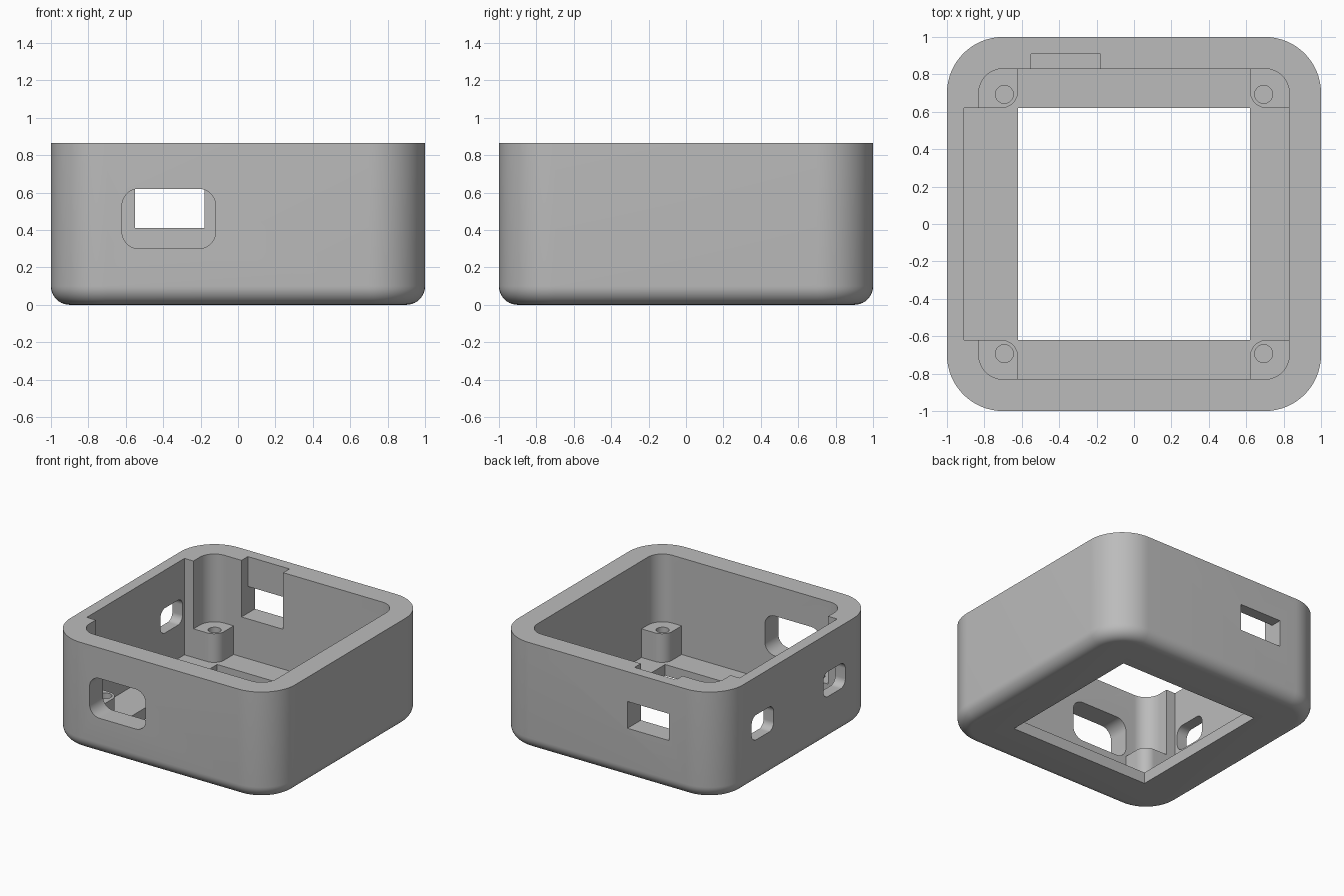
import bpy, bmesh
from math import cos, sin, pi
from mathutils import Matrix, Vector

if "Cube" in bpy.data.objects:
    bpy.data.objects.remove(bpy.data.objects["Cube"], do_unlink=True)

TOP, FLOOR = 0.865, 0.09
CAVITY, OPENING = 0.83, 0.62

grey = bpy.data.materials.new("matte grey")
grey.use_nodes = True
grey.diffuse_color = (0.5, 0.5, 0.5, 1)
grey.node_tree.nodes["Principled BSDF"].inputs["Base Color"].default_value = (0.5, 0.5, 0.5, 1)


def ring(w, h, r, z, seg=16):
    """Rounded rectangle outline with half sizes w, h."""
    if r == 0:
        return [Vector((x, y, z)) for x, y in ((w, h), (-w, h), (-w, -h), (w, -h))]
    pts = []
    for q, (sx, sy) in enumerate(((1, 1), (-1, 1), (-1, -1), (1, -1))):
        for i in range(seg + 1):
            a = (q + i / seg) * pi / 2
            pts.append(Vector((sx * (w - r) + r * cos(a), sy * (h - r) + r * sin(a), z)))
    return pts


def loft(name, rings, matrix=Matrix()):
    """Closed solid through a stack of outlines."""
    bm = bmesh.new()
    loops = [[bm.verts.new(matrix @ p) for p in pts] for pts in rings]
    n = len(loops[0])
    for a, b in zip(loops, loops[1:]):
        for i in range(n):
            j = (i + 1) % n
            bm.faces.new((a[i], a[j], b[j], b[i]))
    bm.faces.new(loops[0][::-1])
    bm.faces.new(loops[-1])
    bmesh.ops.remove_doubles(bm, verts=bm.verts, dist=1e-5)
    bmesh.ops.recalc_face_normals(bm, faces=bm.faces)
    mesh = bpy.data.meshes.new(name)
    bm.to_mesh(mesh)
    bm.free()
    mesh.materials.append(grey)
    obj = bpy.data.objects.new(name, mesh)
    bpy.context.collection.objects.link(obj)
    return obj


def block(name, x, y, z, r=0.0, axis="Z"):
    """Prism over three ranges, with corners rounded around the given axis."""
    mid = Vector([(a + b) / 2 for a, b in (x, y, z)])
    sx, sy, sz = [(b - a) / 2 for a, b in (x, y, z)]
    turn = {"X": Matrix.Rotation(pi / 2, 4, "Y"), "Y": Matrix.Rotation(pi / 2, 4, "X"),
            "Z": Matrix()}[axis]
    w, h, d = {"X": (sz, sy, sx), "Y": (sx, sz, sy), "Z": (sx, sy, sz)}[axis]
    return loft(name, [ring(w, h, r, -d), ring(w, h, r, d)], Matrix.Translation(mid) @ turn)


def combine(target, tool, operation):
    mod = target.modifiers.new(tool.name, "BOOLEAN")
    mod.operation, mod.solver, mod.object = operation, "EXACT", tool
    bpy.context.view_layer.objects.active = target
    bpy.ops.object.modifier_apply(modifier=mod.name)
    bpy.data.objects.remove(tool, do_unlink=True)


# Outer shell with a rounded bottom edge
fillet, steps = 0.1, 10
rings = []
for i in range(steps + 1):
    a = i / steps * pi / 2
    inset = fillet * (1 - sin(a))
    rings.append(ring(1 - inset, 1 - inset, 0.3 - inset, fillet * (1 - cos(a))))
rings.append(ring(1, 1, 0.3, TOP))
body = loft("case_body", rings)

# Cavity, side recess, back slot and floor opening
side = (-CAVITY, CAVITY)
hole = (-OPENING, OPENING)
up = (FLOOR, TOP + 0.2)
port = (-0.55, -0.18)
combine(body, block("cavity", side, side, up, 0.13), "DIFFERENCE")
combine(body, block("side_recess", (-0.91, -0.7), hole, up), "DIFFERENCE")
combine(body, block("back_slot", port, (0.7, 0.91), (0.41, TOP + 0.2)), "DIFFERENCE")
combine(body, block("floor_opening", hole, hole, (-0.2, 0.2)), "DIFFERENCE")

# Wall ports
combine(body, block("back_port", port, (0.87, 1.2), (0.41, 0.625)), "DIFFERENCE")
combine(body, block("front_port", (-0.62, -0.12), (-1.2, -0.7), (0.3, 0.62), 0.09, "Y"), "DIFFERENCE")
for y in (-0.455, 0.455):
    combine(body, block("side_port", (-1.2, -0.8), (y - 0.14, y + 0.14), (0.36, 0.56), 0.06, "X"),
            "DIFFERENCE")

# Corner screw posts
for sx in (-1, 1):
    for sy in (-1, 1):
        xr = sorted((sx * OPENING, sx * 0.92))
        yr = sorted((sy * OPENING, sy * 0.92))
        combine(body, block("post", xr, yr, (0.06, 0.32), 0.09), "UNION")
        cx, cy, r = sx * 0.693, sy * 0.693, 0.048
        combine(body, block("screw_hole", (cx - r, cx + r), (cy - r, cy + r), (0.1, 0.4), r),
                "DIFFERENCE")

# Smooth curves, crisp edges
bpy.ops.object.select_all(action="DESELECT")
body.select_set(True)
bpy.context.view_layer.objects.active = body
bpy.ops.object.shade_smooth_by_angle(angle=pi / 6)
